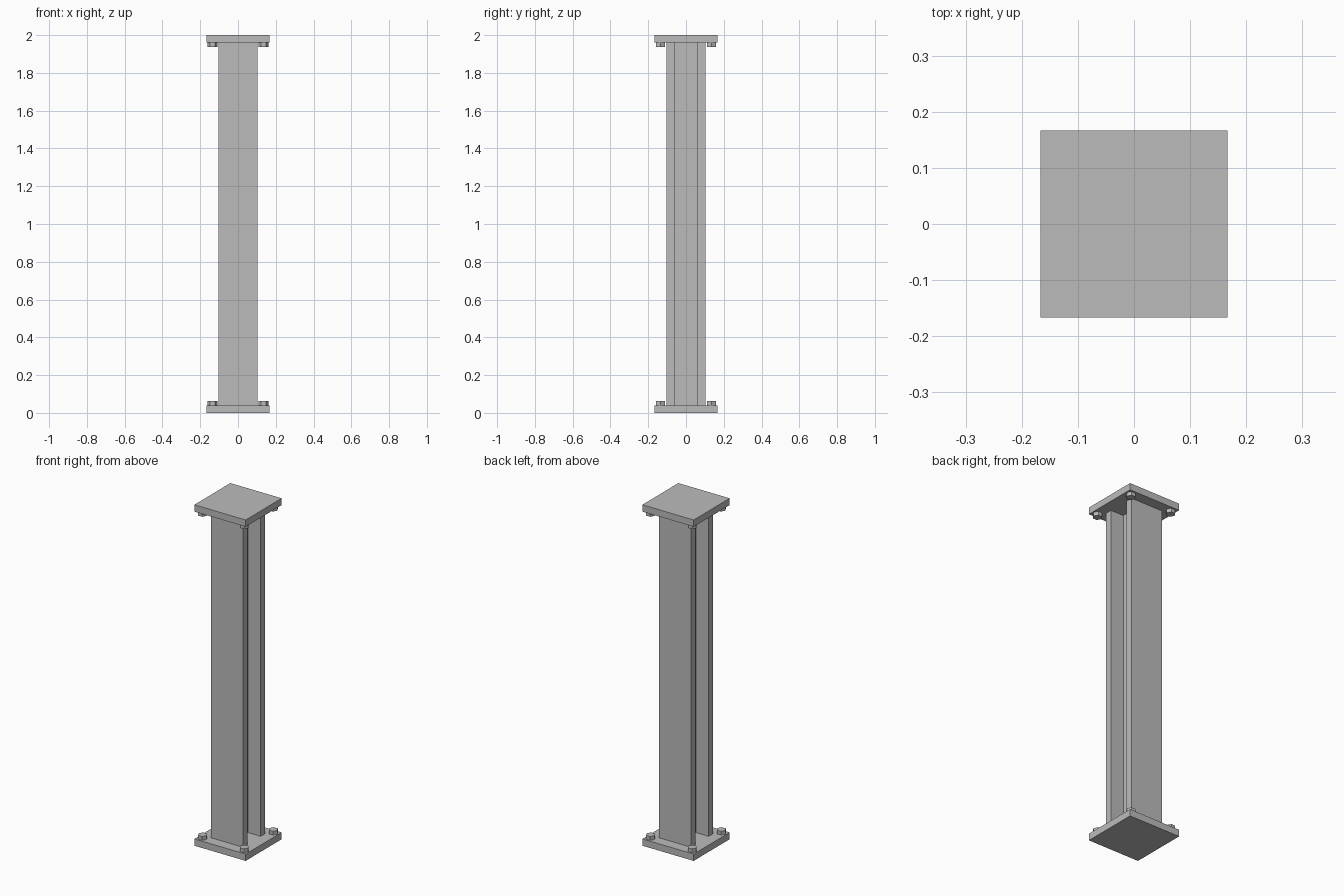
import bpy
import math

cube = bpy.data.objects.get("Cube")
if cube:
    bpy.data.objects.remove(cube, do_unlink=True)

HEIGHT = 2.0
PLATE_SIZE, PLATE_T = 0.333, 0.04      # end plates
BEAM, STEEL_T = 0.208, 0.042           # beam width and steel thickness
BOLT_R, BOLT_H, BOLT_POS = 0.026, 0.022, 0.135

steel = bpy.data.materials.new("steel_grey")
steel.use_nodes = True
GREY = (0.5, 0.5, 0.5, 1)
steel.diffuse_color = GREY
steel.node_tree.nodes["Principled BSDF"].inputs["Base Color"].default_value = GREY


def finish(name):
    obj = bpy.context.object
    obj.name = name
    obj.data.materials.append(steel)
    return obj


def box(name, size, location):
    bpy.ops.mesh.primitive_cube_add(size=1, location=location)
    bpy.context.object.scale = size
    bpy.ops.object.transform_apply(location=False, rotation=False, scale=True)
    return finish(name)


# I-beam: web between the front and back flanges
shaft = HEIGHT - 2 * PLATE_T
flange_y = (BEAM - STEEL_T) / 2
box("web", (STEEL_T, BEAM - 2 * STEEL_T, shaft), (0, 0, HEIGHT / 2))
for side, s in (("front", -1), ("back", 1)):
    box(side + "_flange", (BEAM, STEEL_T, shaft), (0, s * flange_y, HEIGHT / 2))

# End plates, each with four hexagonal bolt heads on its inner face
for end, plate_z, bolt_z in (
    ("base", PLATE_T / 2, PLATE_T + BOLT_H / 2),
    ("top", HEIGHT - PLATE_T / 2, HEIGHT - PLATE_T - BOLT_H / 2),
):
    box(end + "_plate", (PLATE_SIZE, PLATE_SIZE, PLATE_T), (0, 0, plate_z))
    for depth, y in (("front", -1), ("back", 1)):
        for side, x in (("right", -1), ("left", 1)):
            bpy.ops.mesh.primitive_cylinder_add(
                vertices=6, radius=BOLT_R, depth=BOLT_H,
                location=(x * BOLT_POS, y * BOLT_POS, bolt_z),
                rotation=(0, 0, math.radians(30)))
            finish(f"{end}_bolt_{depth}_{side}")
